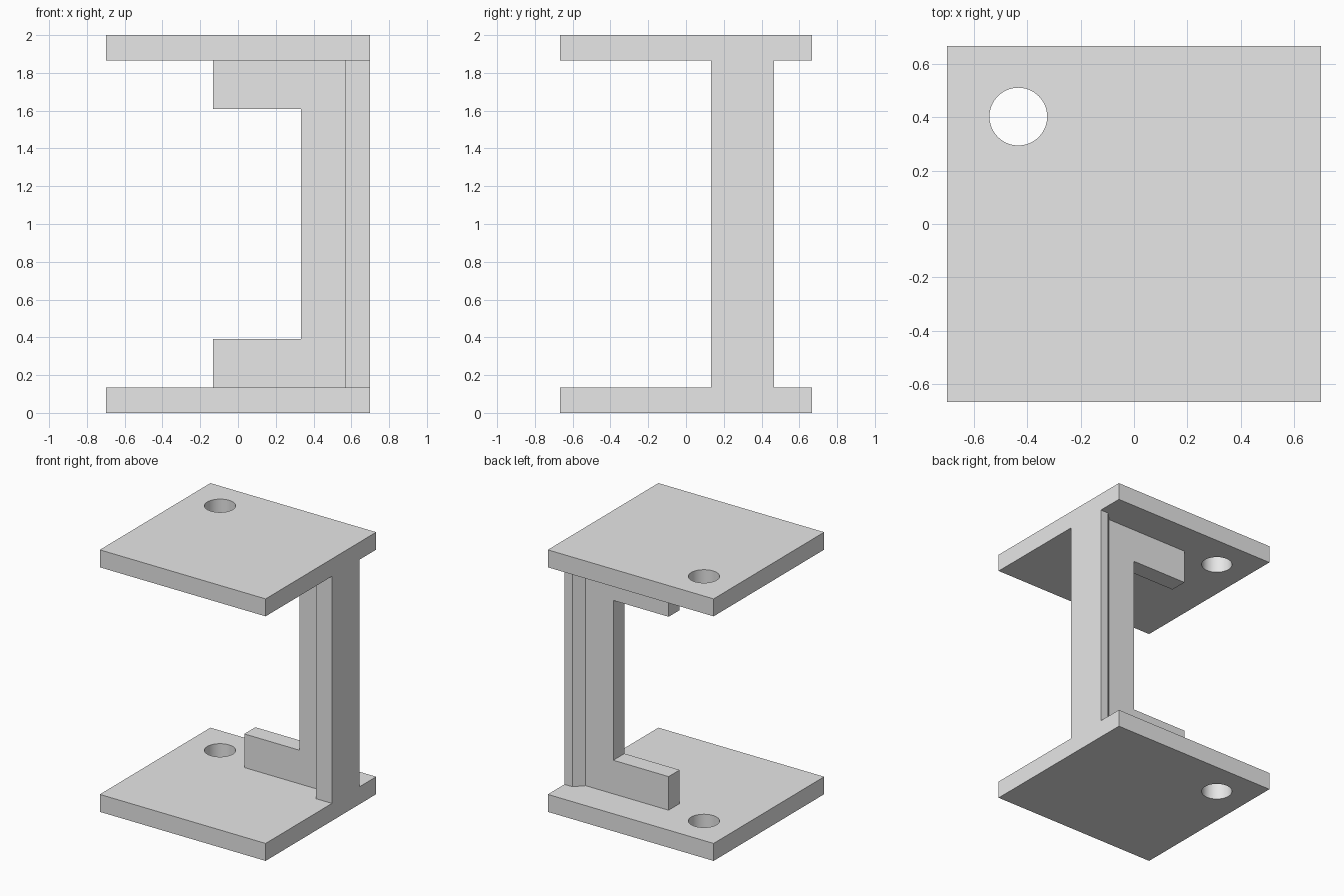
import bpy
import bmesh
from math import radians
from mathutils import Vector

cube = bpy.data.objects.get("Cube")
if cube:
    bpy.data.objects.remove(cube, do_unlink=True)

U = 1 / 15            # design module
HEIGHT = 2.0
PLATE = 2 * U         # plate thickness
HALF_X, HALF_Y = 0.7, 10 * U

grey = bpy.data.materials.new("light grey")
grey.use_nodes = True
colour = (0.8, 0.8, 0.8, 1)
grey.diffuse_color = colour
grey.node_tree.nodes["Principled BSDF"].inputs["Base Color"].default_value = colour


def extrude(name, outline, offset):
    """Make a solid by sweeping a closed outline along an offset."""
    bm = bmesh.new()
    face = bm.faces.new([bm.verts.new(p) for p in outline])
    swept = bmesh.ops.extrude_face_region(bm, geom=[face], use_keep_orig=True)
    verts = [v for v in swept["geom"] if isinstance(v, bmesh.types.BMVert)]
    bmesh.ops.translate(bm, verts=verts, vec=Vector(offset))
    bmesh.ops.recalc_face_normals(bm, faces=bm.faces)
    mesh = bpy.data.meshes.new(name)
    bm.to_mesh(mesh)
    bm.free()
    mesh.materials.append(grey)
    obj = bpy.data.objects.new(name, mesh)
    bpy.context.collection.objects.link(obj)
    return obj


# Cutter for the round hole through both plates
bpy.ops.mesh.primitive_cylinder_add(vertices=64, radius=0.108, depth=3,
                                    location=(-0.433, 0.402, 1))
cutter = bpy.context.object
cutter.name = "hole_cutter"
cutter.data.materials.append(grey)
cutter.hide_render = True
cutter.hide_set(True)

# Bottom and top plates
for name, z in (("bottom_plate", 0), ("top_plate", HEIGHT - PLATE)):
    corners = [(-HALF_X, -HALF_Y, z), (HALF_X, -HALF_Y, z),
               (HALF_X, HALF_Y, z), (-HALF_X, HALF_Y, z)]
    plate = extrude(name, corners, (0, 0, PLATE))
    cut = plate.modifiers.new("hole", 'BOOLEAN')
    cut.operation = 'DIFFERENCE'
    cut.solver = 'EXACT'
    cut.object = cutter
    bpy.ops.object.select_all(action='DESELECT')
    plate.select_set(True)
    bpy.context.view_layer.objects.active = plate
    bpy.ops.object.modifier_apply(modifier=cut.name)
    bpy.ops.object.shade_smooth_by_angle(angle=radians(30))
bpy.data.objects.remove(cutter, do_unlink=True)

# Upright flange, with one chamfer down its inner back edge
INNER = HALF_X - PLATE
FRONT, BACK = 2 * U, 7 * U
flange = [(INNER, FRONT), (HALF_X, FRONT), (HALF_X, BACK),
          (INNER + U, BACK), (INNER, BACK - U)]
extrude("upright_flange", [(x, y, PLATE) for x, y in flange],
        (0, 0, HEIGHT - 2 * PLATE))

# C-shaped web with an arm along each plate
ARM_END, NECK, ARM_TOP = -2 * U, 5 * U, 0.39
lower = [(INNER, PLATE), (ARM_END, PLATE), (ARM_END, ARM_TOP), (NECK, ARM_TOP)]
upper = [(x, HEIGHT - z) for x, z in reversed(lower)]
extrude("c_web", [(x, BACK - U - PLATE, z) for x, z in lower + upper], (0, PLATE, 0))
